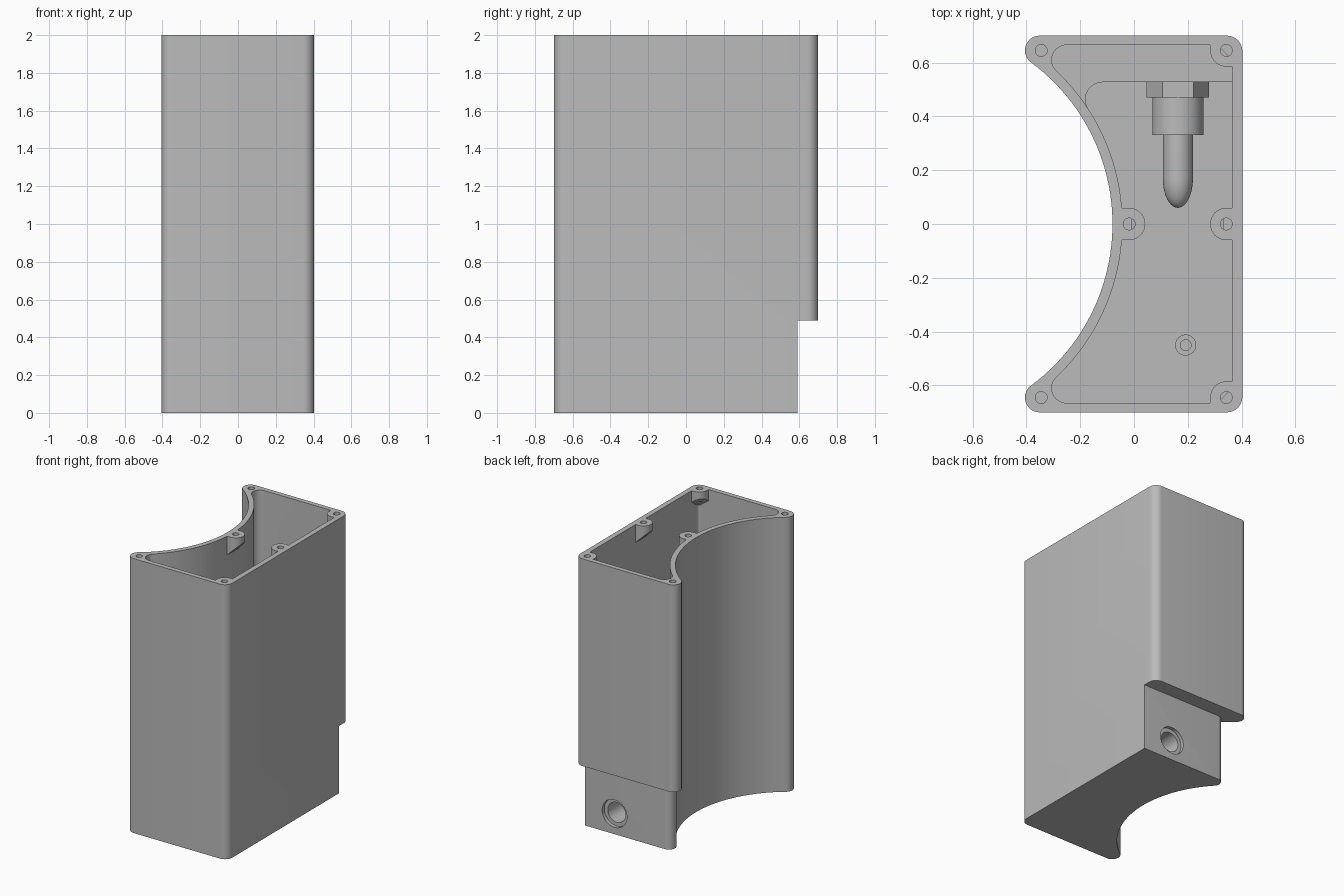
import bpy, bmesh, math
from mathutils import Matrix, Vector

if "Cube" in bpy.data.objects:
    bpy.data.objects.remove(bpy.data.objects["Cube"])

grey = bpy.data.materials.new("plain grey")
grey.diffuse_color = (0.5, 0.5, 0.5, 1)
grey.use_nodes = True
grey.node_tree.nodes["Principled BSDF"].inputs["Base Color"].default_value = grey.diffuse_color

ARC_X, ARC_R = -0.827, 0.747      # axis and radius of the concave side


def arc(cx, cy, r, a0, a1, n):
    return [(cx + r * math.cos(a0 + (a1 - a0) * i / n),
             cy + r * math.sin(a0 + (a1 - a0) * i / n)) for i in range(n + 1)]


def add_object(name, bm):
    bmesh.ops.remove_doubles(bm, verts=bm.verts, dist=1e-5)
    bmesh.ops.recalc_face_normals(bm, faces=bm.faces)
    me = bpy.data.meshes.new(name)
    bm.to_mesh(me)
    bm.free()
    me.materials.append(grey)
    ob = bpy.data.objects.new(name, me)
    bpy.context.collection.objects.link(ob)
    return ob


def prism(name, pts, z0, z1):
    """Upright prism; z0 may be a number or a function of x and y."""
    low = z0 if callable(z0) else (lambda x, y: z0)
    bm = bmesh.new()
    a = [bm.verts.new((x, y, low(x, y))) for x, y in pts]
    b = [bm.verts.new((x, y, z1)) for x, y in pts]
    bm.faces.new(a)
    bm.faces.new(b)
    for i in range(len(pts)):
        j = (i + 1) % len(pts)
        bm.faces.new((a[i], a[j], b[j], b[i]))
    return add_object(name, bm)


def lathe(name, profile, steps, matrix, closed=False):
    """Turn (radius, height) points around z, then place with the matrix."""
    bm = bmesh.new()
    rings = [[bm.verts.new(matrix @ Vector((r * math.cos(t), r * math.sin(t), h)))
              for t in (2 * math.pi * k / steps for k in range(steps))]
             for r, h in profile]
    pairs = list(zip(rings, rings[1:]))
    if closed:
        pairs.append((rings[-1], rings[0]))
    for p, q in pairs:
        for k in range(steps):
            m = (k + 1) % steps
            bm.faces.new((p[k], p[m], q[m], q[k]))
    return add_object(name, bm)


def cut(target, cutter):
    mod = target.modifiers.new("cut", 'BOOLEAN')
    mod.operation, mod.solver, mod.object = 'DIFFERENCE', 'EXACT', cutter
    bpy.context.view_layer.update()
    dg = bpy.context.evaluated_depsgraph_get()
    me = bpy.data.meshes.new_from_object(target.evaluated_get(dg))
    target.modifiers.clear()
    target.data = me
    bpy.data.objects.remove(cutter)


def tangent_x(y, reach):
    return ARC_X + math.sqrt(reach * reach - y * y)


def body(name, right, back, r_right, r_left, arc_r, z0, z1,
         step_y, step_r, step_z):
    """Block with one concave side and a step cut from its lower back."""
    cy = back - r_left
    cx = tangent_x(cy, arc_r + r_left)
    a = math.atan2(cy, cx - ARC_X)
    rx, ry = right - r_right, back - r_right
    pts = arc(rx, -ry, r_right, -math.pi / 2, 0, 8)
    pts += arc(rx, ry, r_right, 0, math.pi / 2, 8)
    pts += arc(cx, cy, r_left, math.pi / 2, math.pi + a, 16)
    pts += arc(ARC_X, 0, arc_r, a, -a, 64)[1:-1]
    pts += arc(cx, -cy, r_left, math.pi - a, 1.5 * math.pi, 16)
    ob = prism(name, pts, z0, z1)
    # stepped lower back, rounded into the concave side
    sy = step_y - step_r
    sx = tangent_x(sy, arc_r + step_r)
    s = math.atan2(sy, sx - ARC_X)
    notch = [(0.6, step_y)] + arc(sx, sy, step_r, math.pi / 2, math.pi + s, 12)
    notch += [(-0.8, notch[-1][1]), (-0.8, 0.9), (0.6, 0.9)]
    cut(ob, prism("step_cutter", notch, -0.2, step_z))
    return ob


case = body("case", 0.403, 0.70, 0.058, 0.055, ARC_R, 0, 2, 0.59, 0.05, 0.49)
pocket = body("pocket_cutter", 0.365, 0.665, 0.015, 0.055, ARC_R + 0.037,
              0.04, 2.1, 0.527, 0.064, 0.53)

# screw bosses with sloping undersides, left standing in the pocket
BR, EXT = 0.06, 0.15
half = arc(0, 0, BR, math.pi / 2, 1.5 * math.pi, 16) + [(EXT, -BR), (EXT, BR)]
quarter = arc(0, 0, BR, math.pi, 1.5 * math.pi, 10) + [(EXT, -BR), (EXT, EXT), (-BR, EXT)]
d = math.sqrt(0.5)
bosses = [(-0.018, 0, half, -1, 1, (-1, 0)), (0.343, 0, half, 1, 1, (1, 0)),
          (0.343, 0.645, quarter, 1, 1, (d, d)),
          (0.343, -0.645, quarter, 1, -1, (d, -d))]
for bx, by, shape, mx, my, out in bosses:
    def underside(x, y):
        return 1.95 - ((x - bx) * out[0] + (y - by) * out[1] + BR)
    pts = [(bx + mx * x, by + my * y) for x, y in shape]
    cut(pocket, prism("boss_cutter", pts, underside, 2.3))
cut(case, pocket)

# screw holes
holes = [b[:2] for b in bosses] + [(-0.345, 0.645), (-0.345, -0.645)]
for hx, hy in holes:
    cut(case, prism("hole_cutter", arc(hx, hy, 0.022, 0, 2 * math.pi, 24)[:-1], 1.9, 2.1))

# cable opening through the lower back wall; lathe height runs along y
GX, GZ = 0.163, 0.15
along_y = Matrix.Translation((GX, 0, GZ)) @ Matrix.Rotation(-math.pi / 2, 4, 'X')
cut(case, lathe("opening_cutter", [(0, 0.5), (0.1, 0.5), (0.1, 0.65), (0, 0.65)], 48, along_y))

# cable gland with a bore from behind and a domed nose
nose = [(0.056 * math.cos(t), 0.17 - 0.11 * math.sin(t))
        for t in (math.pi / 2 * i / 10 for i in range(11))]
gland = lathe("cable_gland", [(0, 0.40), (0.072, 0.40), (0.072, 0.565), (0.0995, 0.565),
                              (0.0995, 0.47), (0.095, 0.47), (0.095, 0.33), (0.056, 0.33)]
              + nose, 48, along_y)
nut = lathe("hex_nut", [(0.09, 0.47), (0.116, 0.47), (0.116, 0.527), (0.09, 0.527)],
            6, along_y, closed=True)

# hollow standoff on the floor
post = lathe("floor_standoff", [(0, 0.06), (0.02, 0.06), (0.02, 0.14), (0.039, 0.14),
                                (0.039, 0.035), (0, 0.035)], 32,
             Matrix.Translation((0.192, -0.45, 0)))

for ob in (case, gland, nut, post):
    bpy.ops.object.select_all(action='DESELECT')
    ob.select_set(True)
    bpy.context.view_layer.objects.active = ob
    bpy.ops.object.shade_smooth_by_angle(angle=math.radians(30))
